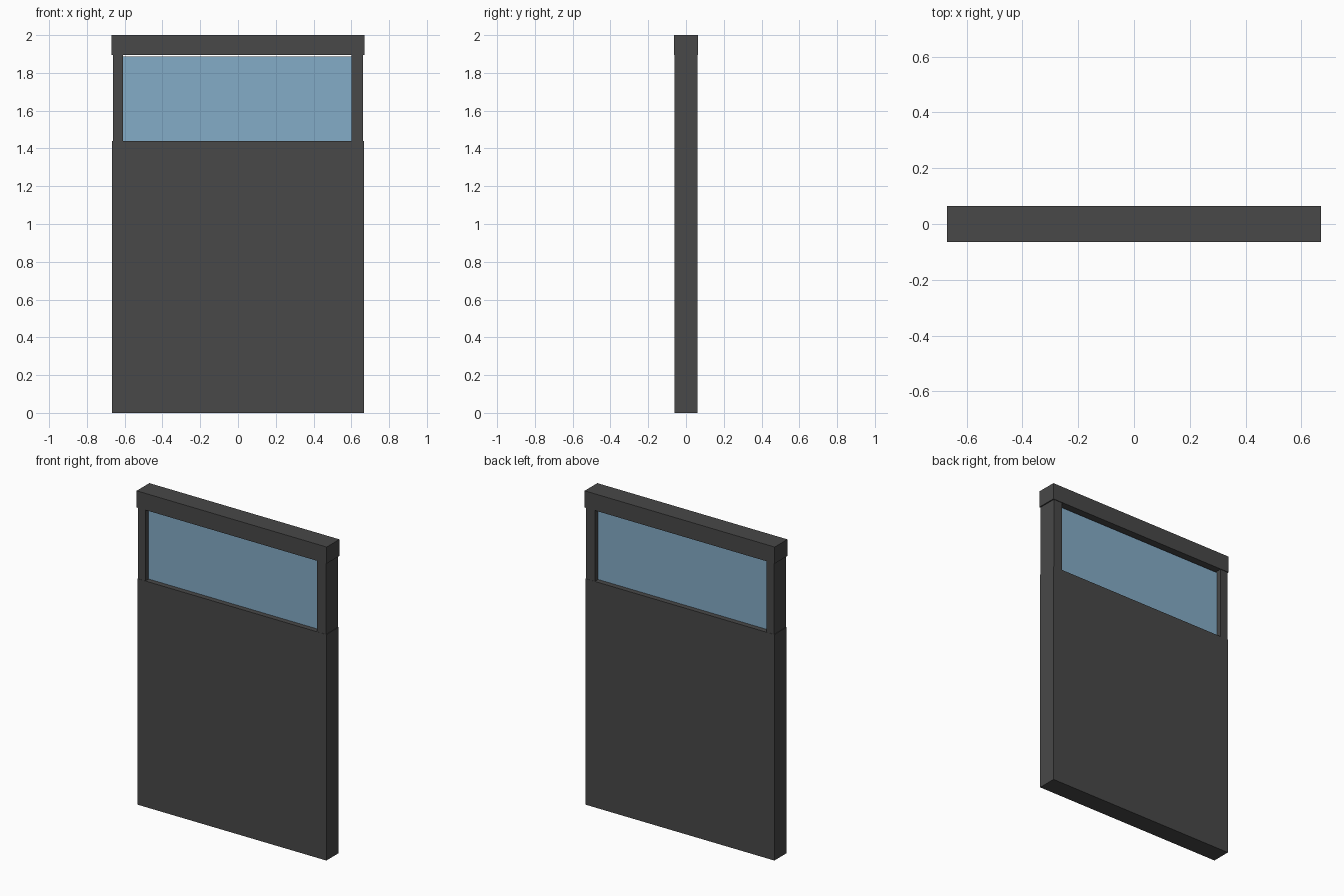
import bpy

if "Cube" in bpy.data.objects:
    bpy.data.objects.remove(bpy.data.objects["Cube"])


def material(name, rgb):
    m = bpy.data.materials.new(name)
    m.diffuse_color = (*rgb, 1.0)
    m.use_nodes = True
    m.node_tree.nodes["Principled BSDF"].inputs["Base Color"].default_value = m.diffuse_color
    return m


def box(name, x, y, z, mat):
    """Box between (min, max) ranges on each axis."""
    size = [r[1] - r[0] for r in (x, y, z)]
    centre = [(r[0] + r[1]) / 2 for r in (x, y, z)]
    bpy.ops.mesh.primitive_cube_add(size=1, location=centre)
    ob = bpy.context.object
    ob.name = name
    ob.scale = size
    bpy.ops.object.transform_apply(location=False, rotation=False, scale=True)
    ob.data.materials.append(mat)
    return ob


dark = material("dark grey", (0.065, 0.065, 0.065))
blue = material("glass blue", (0.23, 0.413, 0.571))

SILL, HEAD = 1.44, 1.894

# solid lower panel
box("lower_panel", (-0.666, 0.666), (-0.061, 0.061), (0, SILL), dark)

# window posts, set in slightly from the panel
box("left_post", (-0.663, -0.61), (-0.06, 0.06), (SILL, HEAD), dark)
box("right_post", (0.60, 0.663), (-0.06, 0.06), (SILL, HEAD), dark)

# overhanging top rail
box("top_rail", (-0.67, 0.67), (-0.064, 0.064), (HEAD, 2.0), dark)

# recessed pane, leaving a thin gap under the rail
box("window_pane", (-0.61, 0.60), (-0.028, 0.028), (SILL, 1.886), blue)
